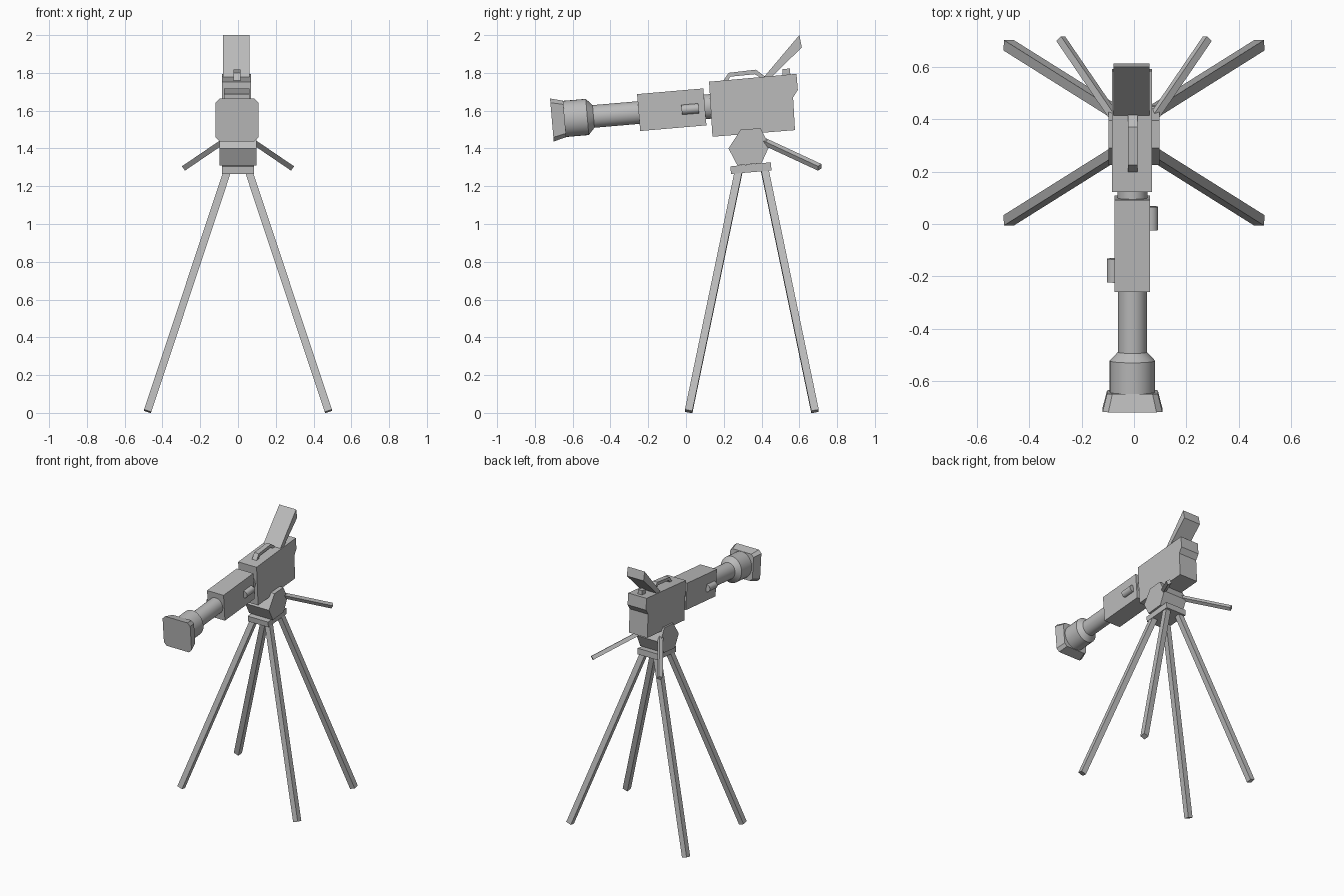
import bpy
import bmesh
from math import cos, sin, pi, radians
from mathutils import Matrix, Vector

if "Cube" in bpy.data.objects:
    bpy.data.objects.remove(bpy.data.objects["Cube"])

grey = bpy.data.materials.new("plain_grey")
grey.use_nodes = True
grey.diffuse_color = (0.5, 0.5, 0.5, 1)
grey.node_tree.nodes["Principled BSDF"].inputs["Base Color"].default_value = (0.5, 0.5, 0.5, 1)


def loft(name, rings, matrix=Matrix(), smooth=False):
    """Skin matching rings of points and cap both ends."""
    bm = bmesh.new()
    loops = [[bm.verts.new(matrix @ Vector(p)) for p in ring] for ring in rings]
    n = len(loops[0])
    for a, b in zip(loops, loops[1:]):
        for i in range(n):
            j = (i + 1) % n
            bm.faces.new((a[i], a[j], b[j], b[i]))
    bm.faces.new(loops[0])
    bm.faces.new(loops[-1])
    bmesh.ops.recalc_face_normals(bm, faces=bm.faces)
    mesh = bpy.data.meshes.new(name)
    bm.to_mesh(mesh)
    bm.free()
    mesh.materials.append(grey)
    obj = bpy.data.objects.new(name, mesh)
    bpy.context.collection.objects.link(obj)
    if smooth:
        bpy.ops.object.select_all(action="DESELECT")
        bpy.context.view_layer.objects.active = obj
        obj.select_set(True)
        bpy.ops.object.shade_smooth_by_angle(angle=radians(25))
    return obj


def slab(name, profile, x0, x1):
    """Extrude a side profile of (y, z) points across x."""
    return loft(name, [[(x, y, z) for y, z in profile] for x in (x0, x1)])


def circle(y, rx, rz, n=32):
    return [(rx * cos(2 * pi * i / n), y, rz * sin(2 * pi * i / n)) for i in range(n)]


def chamfered(y, h, c):
    return [(h, y, c - h), (h, y, h - c), (h - c, y, h), (c - h, y, h),
            (-h, y, h - c), (-h, y, c - h), (c - h, y, -h), (h - c, y, -h)]


def rect(y, hx, hz):
    return [(hx, y, -hz), (hx, y, hz), (-hx, y, hz), (-hx, y, -hz)]


def bar(name, start, end, half):
    """Square rod between two points."""
    start, end = Vector(start), Vector(end)
    d = (end - start).normalized()
    u = d.cross(Vector((0, 1, 0))).normalized() * half
    v = d.cross(u)
    return loft(name, [[p + u + v, p + u - v, p - u - v, p - u + v] for p in (start, end)])


# Camera body and folding viewfinder
slab("camera_body", [(0.122, 1.753), (0.585, 1.795), (0.592, 1.71), (0.567, 1.67),
                     (0.577, 1.497), (0.14, 1.462)], -0.084, 0.068)
slab("viewfinder_slab", [(0.41, 1.775), (0.60, 2.0), (0.613, 1.935), (0.455, 1.78)], -0.079, 0.06)
slab("rear_button", [(0.512, 1.78), (0.51, 1.82), (0.55, 1.823), (0.553, 1.78)], -0.024, 0.012)

# Carrying handle as a thin bent strip
slab("carry_handle", [(0.195, 1.755), (0.225, 1.8), (0.37, 1.817), (0.425, 1.775),
                      (0.395, 1.775), (0.363, 1.793), (0.235, 1.78), (0.222, 1.758)], -0.023, 0.014)

# Lens assembly on the tilted optical axis
axis = Matrix.Translation((-0.006, 0.1, 1.62)) @ Matrix.Rotation(radians(4.9), 4, "X")
loft("lens_neck", [circle(-0.03, 0.058, 0.065), circle(0.06, 0.058, 0.065)], axis, True)
loft("lens_housing", [rect(-0.352, 0.068, 0.098), rect(0, 0.068, 0.098)], axis)
loft("lens_barrel", [circle(-0.76, 0.087, 0.096), circle(-0.625, 0.087, 0.096),
                     circle(-0.592, 0.056, 0.06), circle(-0.34, 0.056, 0.06)], axis, True)
loft("lens_hood", [chamfered(-0.813, 0.114, 0.022), chamfered(-0.745, 0.097, 0.02)], axis)

# Side knobs on the lens housing
for name, x, y in (("left_knob", 0.072, -0.079), ("right_knob", -0.072, -0.279)):
    loft(name, [circle(y - 0.045, 0.026, 0.026, 24), circle(y + 0.045, 0.026, 0.026, 24)],
         axis @ Matrix.Translation((x, 0, -0.005)), True)

# Tripod head and mounting plate
slab("tripod_head", [(0.29, 1.50), (0.395, 1.507), (0.442, 1.415), (0.40, 1.322),
                     (0.272, 1.31), (0.225, 1.40)], -0.098, 0.098)
slab("mounting_plate", [(0.235, 1.305), (0.45, 1.327), (0.452, 1.283), (0.238, 1.265)], -0.084, 0.084)

# Mirrored legs and pan handles
for side, s in (("left", 1), ("right", -1)):
    bar(side + "_front_leg", (s * 0.055, 0.28, 1.285), (s * 0.479, 0.014, 0.008), 0.02)
    bar(side + "_back_leg", (s * 0.055, 0.417, 1.285), (s * 0.479, 0.683, 0.008), 0.02)
    bar(side + "_pan_handle", (s * 0.08, 0.415, 1.436), (s * 0.28, 0.708, 1.3), 0.014)
